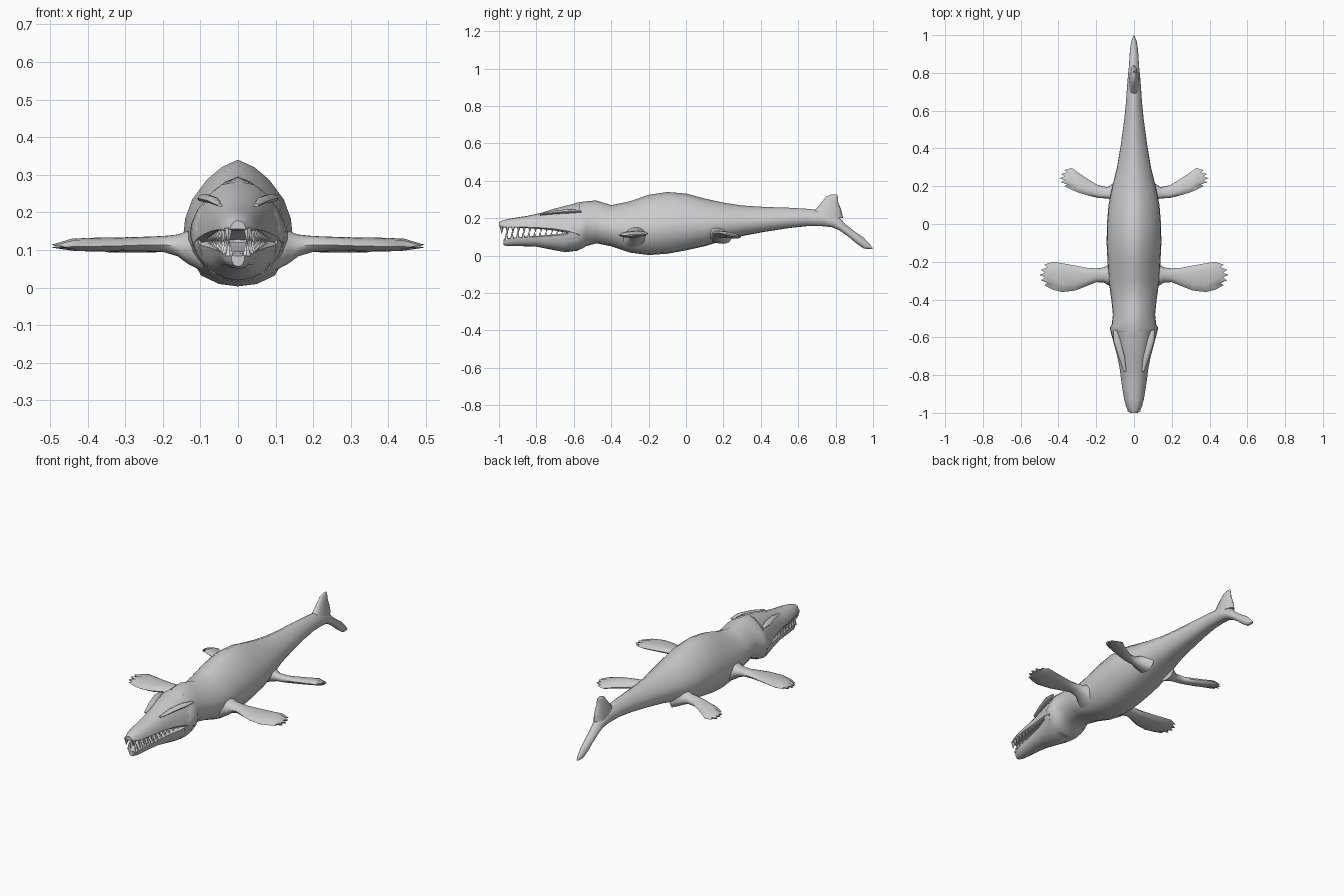
import bpy, bmesh, math
from mathutils import Vector, Matrix

old = bpy.data.objects.get("Cube")
if old:
    bpy.data.objects.remove(old)


def material(name, c):
    m = bpy.data.materials.new(name)
    m.use_nodes = True
    m.diffuse_color = (*c, 1)
    m.node_tree.nodes["Principled BSDF"].inputs["Base Color"].default_value = (*c, 1)
    return m


skin = material("grey skin", (0.6, 0.6, 0.6))
ivory = material("pale teeth", (0.85, 0.85, 0.85))


def finish(name, bm, mat, angle=50):
    bmesh.ops.recalc_face_normals(bm, faces=bm.faces)
    me = bpy.data.meshes.new(name)
    bm.to_mesh(me)
    bm.free()
    me.materials.append(mat)
    ob = bpy.data.objects.new(name, me)
    bpy.context.collection.objects.link(ob)
    bpy.context.view_layer.objects.active = ob
    ob.select_set(True)
    if angle:
        bpy.ops.object.shade_smooth_by_angle(angle=math.radians(angle))
    ob.select_set(False)
    return ob


def loft(name, rings, angle=50):
    """Skin a list of closed rings and cap both ends."""
    bm = bmesh.new()
    vs = [[bm.verts.new(p) for p in ring] for ring in rings]
    n = len(vs[0])
    for a, b in zip(vs, vs[1:]):
        for i in range(n):
            j = (i + 1) % n
            bm.faces.new((a[i], a[j], b[j], b[i]))
    bm.faces.new(vs[0])
    bm.faces.new(vs[-1])
    return finish(name, bm, skin, angle)


def section(profile, top, bottom, w):
    """Mirror a half profile (x, height) between a top and a bottom point."""
    top, bottom = Vector((0, *top)), Vector((0, *bottom))
    mid, up = (top + bottom) / 2, (top - bottom) / 2
    full = profile + [(-x, h) for x, h in reversed(profile) if x > 0]
    return [mid + up * h + Vector((x * w, 0, 0)) for x, h in full]


ROUND = [(0, 1), (.3, .88), (.57, .68), (.84, .36), (.97, .05), (1, -.2),
         (.92, -.48), (.7, -.82), (.36, -.96), (0, -1)]
UPPER = [(0, 1), (.35, .9), (.62, .62), (.8, .2), (.94, -.3), (1, -.85), (.9, -1), (0, -.9)]
LOWER = [(0, .9), (.85, 1), (1, .85), (.93, .1), (.7, -.55), (.36, -.9), (0, -1)]

# Trunk, neck, back of the head and the drooping lower tail lobe
trunk = [(-.63, .268, .02, .105), (-.585, .283, .026, .12), (-.55, .288, .04, .128),
         (-.535, .29, .05, .118), (-.48, .295, .066, .112), (-.4, .27, .05, .12),
         (-.3, .29, .016, .134), (-.2, .325, .003, .14), (-.1, .34, .01, .145),
         (0, .332, .028, .143), (.1, .305, .05, .135), (.2, .283, .08, .115),
         (.3, .268, .105, .09), (.42, .26, .127, .07), (.55, .256, .147, .052),
         (.65, .25, .158, .042)]
rings = [section(ROUND, (y, t), (y, b), w) for y, t, b, w in trunk]
for top, bottom, w in [((.75, .24), (.73, .157), .036), ((.82, .205), (.78, .152), .031),
                       ((.85, .17), (.82, .135), .027), ((.9, .13), (.87, .1), .024),
                       ((.95, .096), (.91, .066), .021), ((.98, .065), (.95, .038), .015),
                       ((1, .038), (.985, .034), .005)]:
    rings.append(section(ROUND, top, bottom, w))
loft("body_and_tail", rings, 70)

# Upper tail lobe, stacked upwards
lobe = [(.64, .84, .2, .03), (.695, .828, .25, .024), (.725, .814, .285, .017),
        (.75, .812, .315, .01), (.775, .808, .326, .004)]
loft("upper_tail_lobe",
     [[Vector((w * math.sin(a), (p + q) / 2 - (q - p) / 2 * math.cos(a), z))
       for a in (math.tau * i / 12 for i in range(12))] for p, q, z, w in lobe], 70)

# Jaws: (y, top, bottom, half width)
upper = [(-1, .178, .155, .02), (-.975, .19, .15, .038), (-.93, .2, .15, .052),
         (-.85, .212, .147, .065), (-.77, .23, .142, .075), (-.7, .252, .134, .089),
         (-.63, .27, .12, .108), (-.57, .283, .1, .122)]
lower = [(-.975, .085, .056, .018), (-.95, .093, .05, .035), (-.9, .099, .051, .046),
         (-.8, .105, .048, .06), (-.72, .112, .032, .075), (-.65, .119, .019, .096),
         (-.58, .14, .026, .118)]
for name, prof, rows in (("upper_jaw", UPPER, upper), ("lower_jaw", LOWER, lower)):
    loft(name, [section(prof, (y, t), (y, b), w) for y, t, b, w in rows], 50)


def sample(rows, y):
    for a, b in zip(rows, rows[1:]):
        if a[0] <= y <= b[0]:
            k = (y - a[0]) / (b[0] - a[0])
            return [p + (q - p) * k for p, q in zip(a, b)]


# Teeth: rows of cones along both jaw edges, shrinking towards the cheek
for name, rows, start, col, way in (("upper_teeth", upper, -.985, 2, -1),
                                    ("lower_teeth", lower, -.96, 1, 1)):
    bm = bmesh.new()
    for i in range(11):
        y = start + .03 * i
        row = sample(rows, y)
        h = .043 - .0028 * i
        for side in (-1, 1):
            spot = Matrix.Translation((side * row[3] * .82, y, row[col] + way * (h / 2 - .006)))
            turn = Matrix.Rotation(math.pi if way < 0 else 0, 4, 'X')
            bmesh.ops.create_cone(bm, segments=6, radius1=.012 - .0005 * i, radius2=.0005,
                                  depth=h, cap_ends=True, matrix=spot @ turn)
    finish(name, bm, ivory, 40)

# Brow ridges over the eyes
for side, label in ((1, "left"), (-1, "right")):
    brow = [(-.78, .048, .219, .005), (-.7, .066, .232, .012), (-.62, .088, .238, .014),
            (-.56, .1, .236, .006)]
    loft(label + "_brow",
         [[Vector((side * (x + r * 1.4 * math.cos(a)), y, z + r * .8 * math.sin(a)))
           for a in (math.tau * i / 8 for i in range(8))] for y, x, z, r in brow])


# Flippers: (x, rear y, front y, height, half thickness), with a toed tip
def flipper(name, rows, side, tilt):
    n = 8
    rings = []
    for k, (x, y1, y0, z, th) in enumerate(rows):
        last = k >= len(rows) - 2
        pts = []
        for i in range(2 * n):
            j = i if i <= n else 2 * n - i
            t = 2 * j / n - 1
            toe = (-.022 if j % 2 else .004) - .025 * t * t if last else 0
            if k == len(rows) - 2:
                toe *= .5
            bulge = th * math.sqrt(max(0, 1 - t * t)) * (1 if i <= n else -1)
            y = (y0 + y1) / 2 + t * (y1 - y0) / 2
            pts.append(Vector((side * (x + toe), y, z + bulge + tilt * t * (y1 - y0) / 2)))
        rings.append(pts)
    loft(name, rings, 60)


front = [(.09, -.19, -.36, .1, .06), (.135, -.215, -.325, .107, .043), (.16, -.23, -.31, .112, .029),
         (.2, -.235, -.308, .116, .021), (.25, -.232, -.328, .116, .019),
         (.31, -.22, -.352, .115, .018), (.38, -.208, -.36, .114, .018),
         (.44, -.2, -.348, .114, .016), (.495, -.215, -.325, .11, .003)]
rear = [(.07, .1, .25, .115, .05), (.11, .125, .215, .115, .035), (.14, .135, .195, .115, .024),
        (.19, .138, .205, .114, .019), (.24, .15, .235, .113, .018),
        (.29, .165, .268, .112, .017), (.34, .18, .297, .11, .014), (.39, .2, .285, .108, .003)]
rear = [(x, b, a, z, t) for x, a, b, z, t in rear]
for side, label in ((1, "left"), (-1, "right")):
    flipper(label + "_front_flipper", front, side, .06)
    flipper(label + "_rear_flipper", rear, side, -.18)
